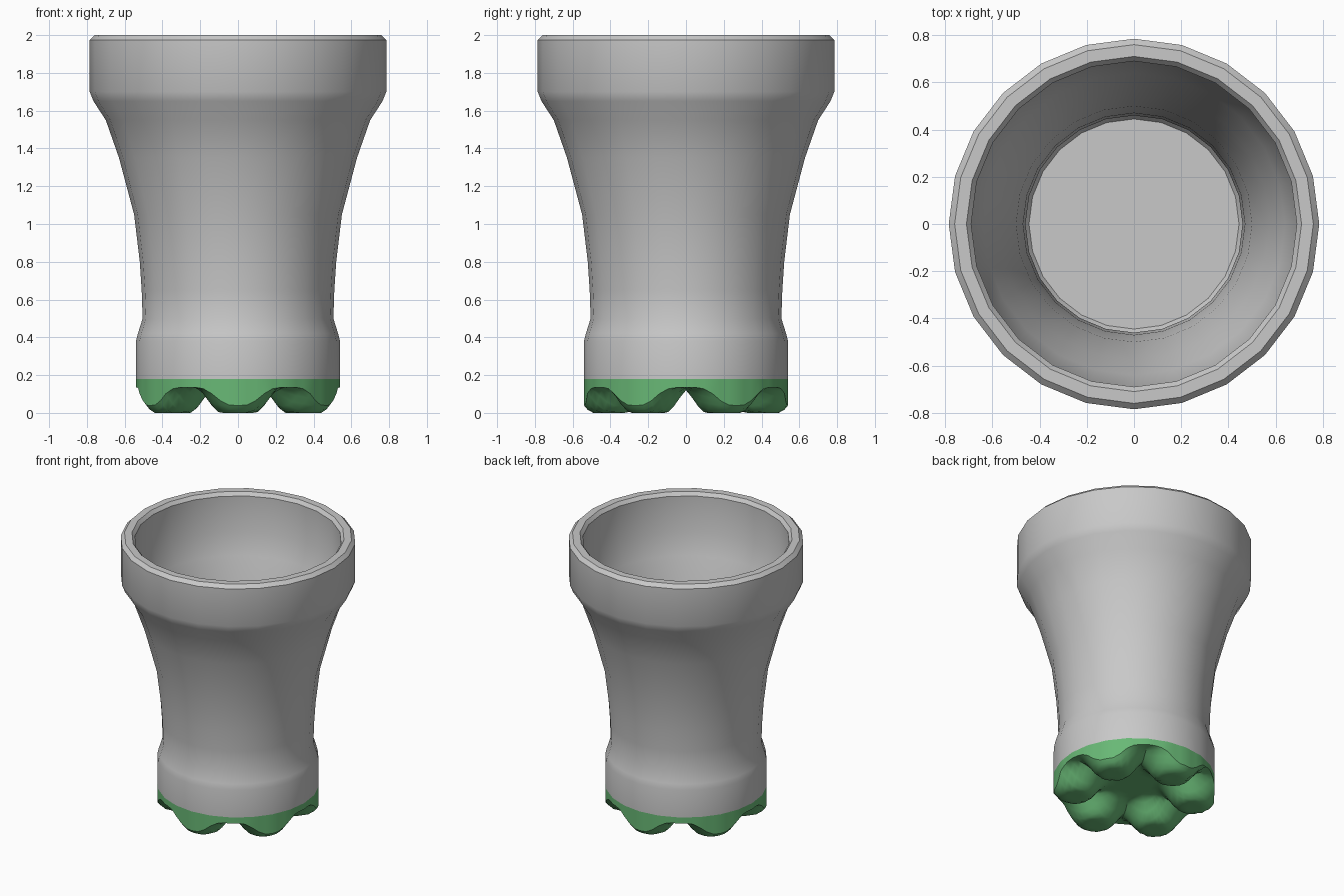
import bpy, bmesh, math

if "Cube" in bpy.data.objects:
    bpy.data.objects.remove(bpy.data.objects["Cube"], do_unlink=True)


def material(name, rgb):
    m = bpy.data.materials.new(name)
    m.use_nodes = True
    m.diffuse_color = (*rgb, 1)
    m.node_tree.nodes["Principled BSDF"].inputs["Base Color"].default_value = (*rgb, 1)
    return m


def finish(name, bm, mat, angle):
    bmesh.ops.recalc_face_normals(bm, faces=bm.faces)
    mesh = bpy.data.meshes.new(name)
    bm.to_mesh(mesh)
    bm.free()
    mesh.materials.append(mat)
    ob = bpy.data.objects.new(name, mesh)
    bpy.context.collection.objects.link(ob)
    bpy.ops.object.select_all(action='DESELECT')
    bpy.context.view_layer.objects.active = ob
    ob.select_set(True)
    bpy.ops.object.shade_smooth_by_angle(angle=math.radians(angle))
    return ob


def bridge(bm, a, b):
    n = len(a)
    for i in range(n):
        bm.faces.new((a[i], a[(i + 1) % n], b[(i + 1) % n], b[i]))


grey = material("light grey", (0.58, 0.58, 0.58))
green = material("green", (0.14, 0.48, 0.18))
SIDES = 24

# Cup: outer wall, chamfered rim, inner wall and floor
profile = [(0.54, 0.18), (0.54, 0.38), (0.53, 0.42), (0.505, 0.50), (0.51, 0.65),
           (0.52, 0.80), (0.55, 1.05), (0.63, 1.35), (0.70, 1.55), (0.765, 1.65),
           (0.785, 1.70), (0.785, 1.975), (0.76, 2.0), (0.71, 2.0), (0.69, 1.975),
           (0.69, 1.71), (0.64, 1.56), (0.575, 1.36), (0.50, 1.06), (0.47, 0.80),
           (0.46, 0.50), (0.46, 0.26), (0.445, 0.24)]
bm = bmesh.new()
rings = []
for r, z in profile:
    rings.append([bm.verts.new((r * math.cos(math.tau * i / SIDES),
                                r * math.sin(math.tau * i / SIDES), z))
                  for i in range(SIDES)])
for a, b in zip(rings, rings[1:]):
    bridge(bm, a, b)
bm.faces.new(rings[-1])
finish("cup_body", bm, grey, 35)

# Six-footed base: a polar grid raised between the feet
FEET = [(0.40 * math.cos(math.radians(30 + 60 * k)),
         0.40 * math.sin(math.radians(30 + 60 * k))) for k in range(6)]


def underside(x, y):
    d = min(math.hypot(x - fx, y - fy) for fx, fy in FEET)
    t = min(max((d - 0.09) / 0.14, 0), 1)
    return 0.135 * t * t * (3 - 2 * t)


SEGS = 72
STEP = math.tau / SIDES
bm = bmesh.new()
rings = []
for r in (0.06, 0.12, 0.17, 0.21, 0.25, 0.29, 0.33, 0.37, 0.41, 0.45, 0.49, 0.52, 0.54, None):
    ring = []
    for i in range(SEGS):
        a = math.tau * i / SEGS
        # keep the outline on the cup's flat sides
        flat = math.cos(STEP / 2) / math.cos(a % STEP - STEP / 2)
        x = (r or 0.54) * flat * math.cos(a)
        y = (r or 0.54) * flat * math.sin(a)
        ring.append(bm.verts.new((x, y, 0.18 if r is None else underside(x, y))))
    rings.append(ring)
for a, b in zip(rings, rings[1:]):
    bridge(bm, a, b)
bm.faces.new(rings[0])
bm.faces.new(rings[-1])
finish("footed_base", bm, green, 40)
